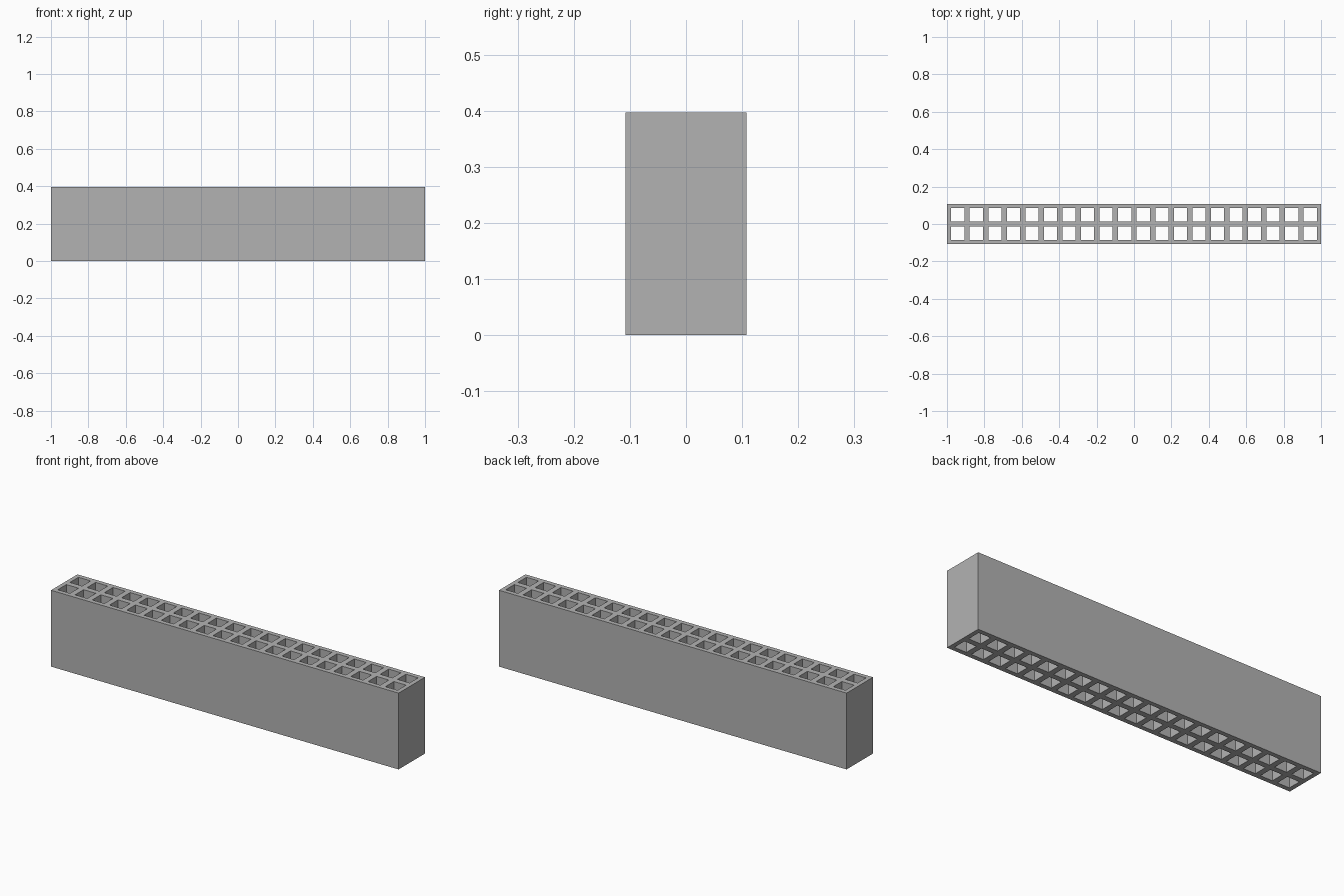
import bpy
import bmesh

cube = bpy.data.objects.get("Cube")
if cube:
    bpy.data.objects.remove(cube, do_unlink=True)

PITCH, HOLE, HEIGHT = 0.0992, 0.07, 0.397
COLUMNS, ROWS = 20, 2
LENGTH, WIDTH = 2.0, 0.2165

# Single grey plastic
grey = bpy.data.materials.new("grey_plastic")
grey.use_nodes = True
colour = (0.45, 0.45, 0.45, 1)
grey.diffuse_color = colour
grey.node_tree.nodes["Principled BSDF"].inputs["Base Color"].default_value = colour


def grid_lines(count, size):
    """Outer edges plus both sides of every hole along one axis."""
    lines = [-size / 2]
    for i in range(count):
        centre = (i - (count - 1) / 2) * PITCH
        lines += [centre - HOLE / 2, centre + HOLE / 2]
    return lines + [size / 2]


# Flat lattice: odd/odd cells are the open sockets
xs, ys = grid_lines(COLUMNS, LENGTH), grid_lines(ROWS, WIDTH)
bm = bmesh.new()
verts = [[bm.verts.new((x, y, 0)) for y in ys] for x in xs]
for i in range(len(xs) - 1):
    for j in range(len(ys) - 1):
        if i % 2 and j % 2:
            continue
        bm.faces.new((verts[i][j], verts[i + 1][j],
                      verts[i + 1][j + 1], verts[i][j + 1]))

# Extrude the lattice into a tall block with through holes
result = bmesh.ops.extrude_face_region(bm, geom=bm.faces[:], use_keep_orig=True)
top = [g for g in result["geom"] if isinstance(g, bmesh.types.BMVert)]
bmesh.ops.translate(bm, verts=top, vec=(0, 0, HEIGHT))
bmesh.ops.recalc_face_normals(bm, faces=bm.faces[:])

mesh = bpy.data.meshes.new("socket_block")
bm.to_mesh(mesh)
bm.free()
mesh.materials.append(grey)
block = bpy.data.objects.new("socket_block", mesh)
bpy.context.collection.objects.link(block)
